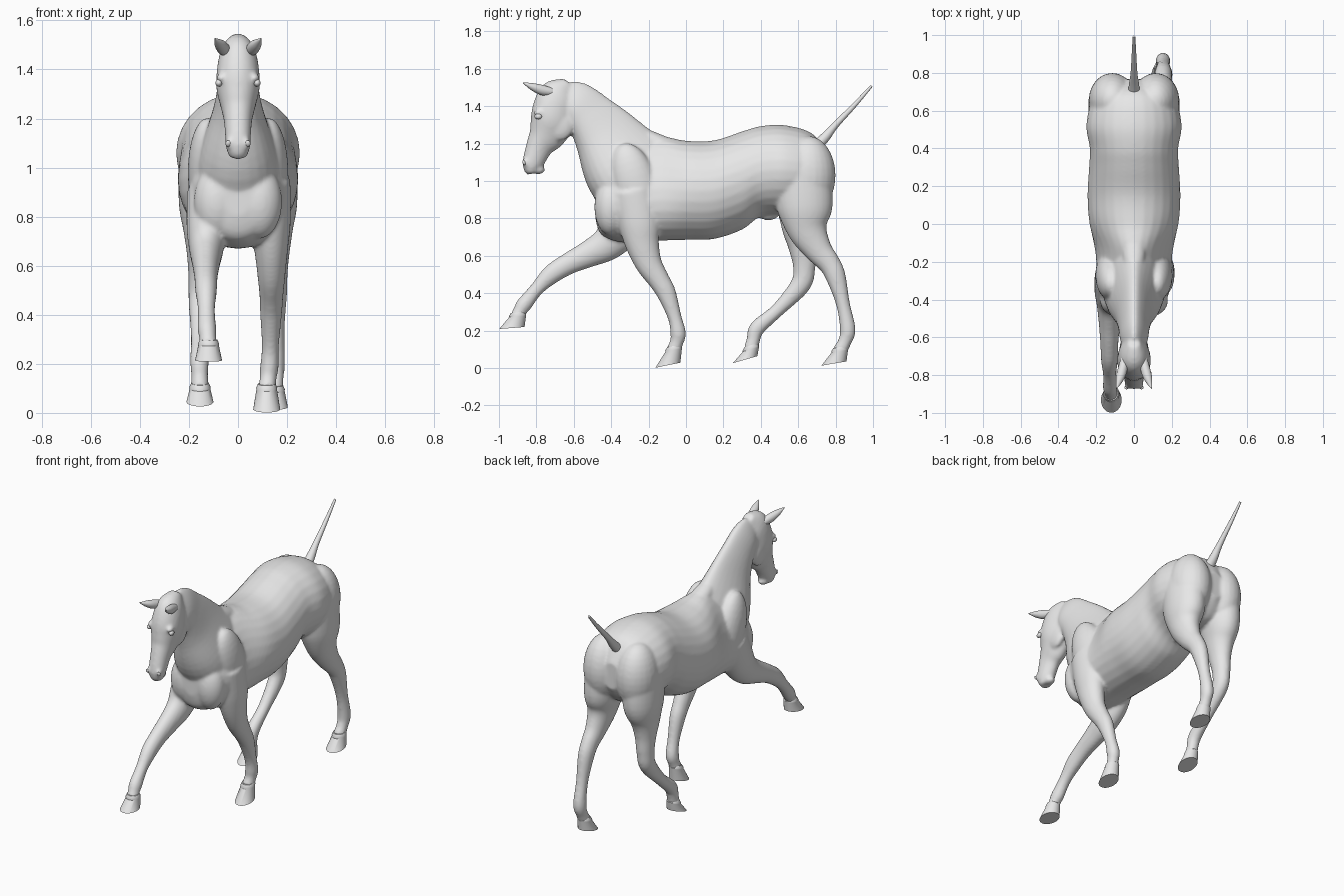
import bpy, bmesh, math
from mathutils import Vector, Matrix

if "Cube" in bpy.data.objects:
    bpy.data.objects.remove(bpy.data.objects["Cube"])

grey = bpy.data.materials.new("plain_grey")
grey.use_nodes = True
grey.diffuse_color = (0.8, 0.8, 0.8, 1)
grey.node_tree.nodes["Principled BSDF"].inputs["Base Color"].default_value = (0.8, 0.8, 0.8, 1)


def skin(bm, rings, sides=28):
    """Closed skin over rings given as (centre, in-plane vector, half width, taper)."""
    loops = []
    for c, u, w, t in rings:
        loop = []
        for i in range(sides):
            a = 2 * math.pi * i / sides
            s = math.sin(a)
            loop.append(bm.verts.new(c + Vector((w * math.cos(a) * (1 - t * s), 0, 0)) + u * s))
        loops.append(loop)
    faces = [bm.faces.new(loops[0]), bm.faces.new(loops[-1])]
    for a, b in zip(loops, loops[1:]):
        for i in range(sides):
            j = (i + 1) % sides
            faces.append(bm.faces.new((a[i], a[j], b[j], b[i])))
    bmesh.ops.recalc_face_normals(bm, faces=faces)


def smooth_path(points, steps=5):
    """Catmull-Rom interpolation of every value in the stations."""
    p = [points[0]] + list(points) + [points[-1]]
    out = []
    for k in range(1, len(p) - 2):
        for n in range(steps):
            t = n / steps
            out.append([0.5 * (2 * b + (c - a) * t + (2 * a - 5 * b + 4 * c - d) * t * t
                               + (3 * b - a - 3 * c + d) * t ** 3)
                        for a, b, c, d in zip(p[k - 1], p[k], p[k + 1], p[k + 2])])
    return out + [list(points[-1])]


def loft(bm, stations, taper=0.0, x_at=lambda t: 0.0):
    """Stations are (y, z, half depth, half width); x_at gives x along the path."""
    path = smooth_path(stations)
    rings = []
    for i, (y, z, depth, width) in enumerate(path):
        a, b = path[max(i - 1, 0)], path[min(i + 1, len(path) - 1)]
        d = Vector((0, b[0] - a[0], b[1] - a[1])).normalized()
        x = x_at(i / (len(path) - 1))
        rings.append((Vector((x, y, z)), Vector((0, -d.z, d.y)) * depth, width, taper))
    skin(bm, rings)


def blob(bm, centre, radii, tilt=0.0):
    m = Matrix.Translation(centre) @ Matrix.Rotation(tilt, 4, 'X') @ Matrix.Diagonal((*radii, 1))
    bmesh.ops.create_uvsphere(bm, u_segments=24, v_segments=16, radius=1, matrix=m)


def finish(name, bm):
    me = bpy.data.meshes.new(name)
    bm.to_mesh(me)
    bm.free()
    ob = bpy.data.objects.new(name, me)
    bpy.context.scene.collection.objects.link(ob)
    me.materials.append(grey)
    bpy.ops.object.select_all(action='DESELECT')
    ob.select_set(True)
    bpy.context.view_layer.objects.active = ob
    bpy.ops.object.shade_smooth_by_angle(angle=math.radians(40))
    return ob


body = bmesh.new()

# Torso in upright rings: y, bottom, top, half width; narrower on top at the withers
torso = [(-.485, .80, 1.0, .06), (-.45, .71, 1.05, .14), (-.33, .67, 1.13, .195),
         (-.16, .68, 1.235, .195), (0, .685, 1.215, .235), (.15, .69, 1.217, .246),
         (.30, .74, 1.265, .238), (.40, .81, 1.293, .234), (.53, .82, 1.298, .252),
         (.68, .84, 1.25, .205), (.765, .95, 1.12, .06)]
skin(body, [(Vector((0, y, (a + b) / 2)), Vector((0, 0, (b - a) / 2)), w,
             .3 * math.exp(-((y + .16) / .12) ** 2)) for y, a, b, w in smooth_path(torso)])

# Withers, neck and head
loft(body, [(-.30, 1.26, .05, .03), (-.17, 1.21, .05, .06), (-.02, 1.17, .03, .05)])
loft(body, [(-.22, .97, .25, .17), (-.325, 1.09, .237, .15), (-.43, 1.245, .178, .10),
            (-.51, 1.345, .138, .08), (-.585, 1.42, .115, .07), (-.65, 1.46, .085, .05)], taper=-.35)
loft(body, [(-.625, 1.525, .035, .03), (-.67, 1.465, .105, .07), (-.70, 1.39, .118, .086),
            (-.715, 1.315, .118, .087), (-.745, 1.245, .10, .07), (-.785, 1.18, .072, .056),
            (-.82, 1.085, .055, .049), (-.815, 1.042, .033, .033)], taper=.12)
blob(body, (0, -.79, 1.06), (.032, .036, .025))

# Paired muscles: cheek, brow, breast, shoulder, buttock and nose
for s in (-1, 1):
    blob(body, (s * .048, -.675, 1.30), (.03, .075, .085))
    blob(body, (s * .066, -.785, 1.365), (.022, .03, .02))
    blob(body, (s * .085, -.405, .86), (.095, .085, .15))
    blob(body, (s * .125, -.27, .98), (.08, .12, .23), .3)
    blob(body, (s * .115, .655, 1.03), (.125, .145, .21))
    blob(body, (s * .035, -.855, 1.10), (.014, .02, .024))

# Sheath under the flank
blob(body, (0, .44, .825), (.035, .06, .035))

# Half depths shared by each pair of legs, from the trunk to the coronet
LOWER = [.037, .042, .036, .04]
FRONT = [.115, .113, .092, .072, .058, .052] + LOWER
HIND = [.155, .15, .108, .076, .06, .054] + LOWER


def leg(name, path, depths, xs, tilt, drop):
    """A leg along (y, z) joints that bows outward, with its hoof below the last joint."""
    top, end, bow = xs
    loft(body, [(y, z, d, .012 + .62 * d) for (y, z), d in zip(path, depths)],
         x_at=lambda t: top + (end - top) * t + bow * math.sin(math.pi * t))
    coronet = Vector((end, *path[-1]))
    forward = Vector((0, -math.cos(tilt), -math.sin(tilt)))
    rings = [(coronet + Vector((0, dy, dz)), forward * length, w, 0)
             for dy, dz, length, w in ((0, .022, .036, .036), (0, .006, .046, .043),
                                       (0, 0, .045, .042), (-.031, -drop, .068, .055))]
    bm = bmesh.new()
    skin(bm, rings)
    finish(name + "_hoof", bm)


leg("front_left", [(-.28, .95), (-.25, .78), (-.235, .67), (-.20, .56), (-.145, .47),
                   (-.105, .40), (-.06, .27), (-.042, .185), (-.05, .138), (-.066, .096)],
    FRONT, (.13, .117, .012), .2, .081)
leg("front_right", [(-.28, .90), (-.35, .75), (-.42, .665), (-.52, .61), (-.63, .557),
                    (-.72, .50), (-.80, .42), (-.865, .34), (-.888, .305), (-.90, .276)],
    FRONT, (-.125, -.12, -.008), .08, .062)
leg("hind_left", [(.62, 1.05), (.635, .86), (.65, .74), (.705, .635), (.765, .56),
                  (.80, .49), (.84, .34), (.865, .205), (.848, .14), (.822, .09)],
    HIND, (.13, .148, .015), .17, .066)
leg("hind_right", [(.62, 1.05), (.63, .86), (.62, .74), (.625, .64), (.632, .54),
                   (.612, .445), (.49, .31), (.382, .215), (.36, .15), (.347, .10)],
    HIND, (-.13, -.155, -.012), .28, .055)

# Fuse the masses into one smooth skin
horse = finish("horse_body", body)
fuse = horse.modifiers.new("fuse", 'REMESH')
fuse.mode = 'VOXEL'
fuse.voxel_size = .009
fuse.use_smooth_shade = True
relax = horse.modifiers.new("relax", 'SMOOTH')
relax.factor = .5
relax.iterations = 8

# Tail dock
bm = bmesh.new()
loft(bm, [(.70, 1.19, .03, .032), (.745, 1.235, .026, .026), (.80, 1.30, .018, .018),
          (.90, 1.405, .013, .012), (.992, 1.508, .007, .007)])
finish("tail", bm)

# Ears, eyes and nostrils
for s, side in ((1, "left"), (-1, "right")):
    bm = bmesh.new()
    loft(bm, [(-.71, 1.475, .02, .02), (-.765, 1.485, .027, .026), (-.81, 1.50, .022, .024),
              (-.845, 1.514, .012, .014), (-.872, 1.526, .002, .002)],
         x_at=lambda t: s * (.048 + .046 * t))
    finish(side + "_ear", bm)
    bm = bmesh.new()
    blob(bm, (s * .078, -.79, 1.345), (.014, .02, .015))
    finish(side + "_eye", bm)
    bm = bmesh.new()
    blob(bm, (s * .04, -.866, 1.098), (.011, .008, .014), .4)
    finish(side + "_nostril", bm)
